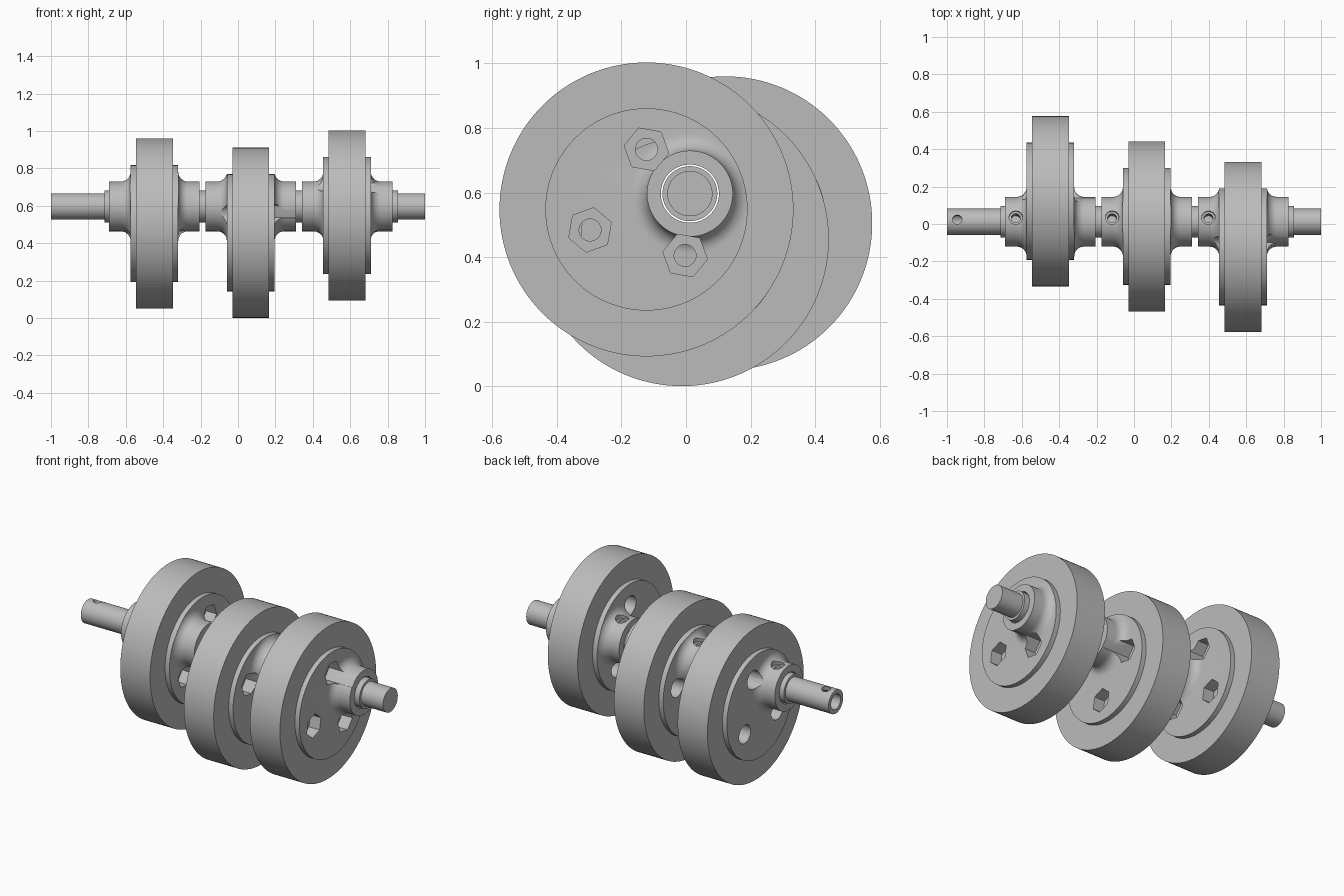
import bpy, bmesh
from math import radians, sin, cos, pi
from mathutils import Matrix, Vector

if "Cube" in bpy.data.objects:
    bpy.data.objects.remove(bpy.data.objects["Cube"])

AXIS_Y, AXIS_Z = 0.012, 0.597
THROW = 0.143

steel = bpy.data.materials.new("grey_steel")
steel.use_nodes = True
GREY = (0.5, 0.5, 0.5, 1)
steel.diffuse_color = GREY
steel.node_tree.nodes["Principled BSDF"].inputs["Base Color"].default_value = GREY


def revolve(name, profile, centre, sides=96, phase=0.0, rot=None):
    """Solid turned about the x axis from (x, radius) points."""
    bm = bmesh.new()
    rings = []
    for x, r in profile:
        rings.append([bm.verts.new((x, r * cos(phase + 2 * pi * i / sides),
                                    r * sin(phase + 2 * pi * i / sides))) for i in range(sides)])
    for a, b in zip(rings, rings[1:]):
        for i in range(sides):
            j = (i + 1) % sides
            bm.faces.new((a[i], a[j], b[j], b[i]))
    bm.faces.new(rings[0])
    bm.faces.new(rings[-1])
    bmesh.ops.recalc_face_normals(bm, faces=bm.faces)
    if rot:
        bm.transform(rot)
    bm.transform(Matrix.Translation(centre))
    mesh = bpy.data.meshes.new(name)
    bm.to_mesh(mesh)
    bm.free()
    mesh.materials.append(steel)
    obj = bpy.data.objects.new(name, mesh)
    bpy.context.collection.objects.link(obj)
    return obj


def combine(target, operation, *others):
    """Apply a boolean with each helper and remove the helper."""
    for other in others:
        mod = target.modifiers.new("cut", "BOOLEAN")
        mod.operation, mod.solver, mod.object = operation, "EXACT", other
        graph = bpy.context.evaluated_depsgraph_get()
        mesh = bpy.data.meshes.new_from_object(target.evaluated_get(graph))
        target.modifiers.clear()
        target.data = mesh
        bpy.data.objects.remove(other)


def finish(obj):
    bpy.ops.object.select_all(action="DESELECT")
    obj.select_set(True)
    bpy.context.view_layer.objects.active = obj
    bpy.ops.object.shade_smooth_by_angle(angle=radians(30))


def rod(x0, x1, r, centre, **kw):
    return revolve("cutter", [(x0, r), (x1, r)], centre, **kw)


# Radial drill direction, shared by the hubs and the shaft
DRILL = Matrix.Rotation(radians(80), 4, "X") @ Matrix.Rotation(radians(90), 4, "Z")


def drill(x, start, end, r):
    return rod(start, end, r, (x, AXIS_Y, AXIS_Z), sides=32, rot=DRILL)


# Hub with a fillet flaring into the eccentric plate on each side
FACE, HUB_R, HUB_END, FILLET = 0.1275, 0.133, 0.242, 0.052
half = [(FACE - 0.02, HUB_R + FILLET)]
for k in range(9):
    t = k / 8 * pi / 2
    half.append((FACE + FILLET * (1 - cos(t)), HUB_R + FILLET * (1 - sin(t))))
half.append((HUB_END, HUB_R))
hub_profile = [(-x, r) for x, r in reversed(half)] + half

# Plate and wider rim share one eccentric axis
RIM = 0.0985
disc_profile = [(-FACE, 0.313), (-RIM, 0.313), (-RIM, 0.455),
                (RIM, 0.455), (RIM, 0.313), (FACE, 0.313)]

cams = (("right_cam", -0.447, -40), ("middle_cam", 0.068, -100), ("left_cam", 0.583, -160))
for name, x, angle in cams:
    a = radians(angle)
    axis = Vector((x, AXIS_Y, AXIS_Z))
    middle = axis + THROW * Vector((0, cos(a), sin(a)))
    cam = revolve(name, disc_profile, middle, sides=128)
    hub = revolve("hub", hub_profile, axis)
    combine(hub, "INTERSECT", rod(-0.4, 0.4, 0.3128, middle, sides=128))
    combine(cam, "UNION", hub)

    # Shaft bore and set screw hole
    combine(cam, "DIFFERENCE", rod(-0.4, 0.4, 0.09, axis),
            drill(x - 0.185, 0.05, 0.3, 0.024), drill(x - 0.185, 0.112, 0.3, 0.036))

    # Bolt holes with a hex pocket on one side and a round pocket on the other
    for turn, twist in ((0, 0), (110, 30), (-110, 30)):
        b = a + radians(turn)
        spot = middle + 0.186 * Vector((0, cos(b), sin(b)))
        combine(cam, "DIFFERENCE",
                rod(-0.3, 0.3, 0.034, spot, sides=32),
                rod(FACE - 0.07, 0.3, 0.07, spot, sides=6, phase=a + radians(twist)),
                rod(-0.3, -FACE + 0.07, 0.055, spot, sides=40))
    finish(cam)

# Stepped shaft with a blind bore and a pin hole at its long end
shaft = revolve("shaft", [(-1, 0.07), (-0.715, 0.07), (-0.715, 0.085),
                          (0.855, 0.085), (0.855, 0.07), (1, 0.07)], (0, AXIS_Y, AXIS_Z))
combine(shaft, "DIFFERENCE", rod(-1.1, -0.85, 0.045, (0, AXIS_Y, AXIS_Z), sides=48),
        drill(-0.945, 0, 0.2, 0.025))
for name, x, angle in cams:
    combine(shaft, "DIFFERENCE", drill(x - 0.185, 0.05, 0.2, 0.024))
finish(shaft)
